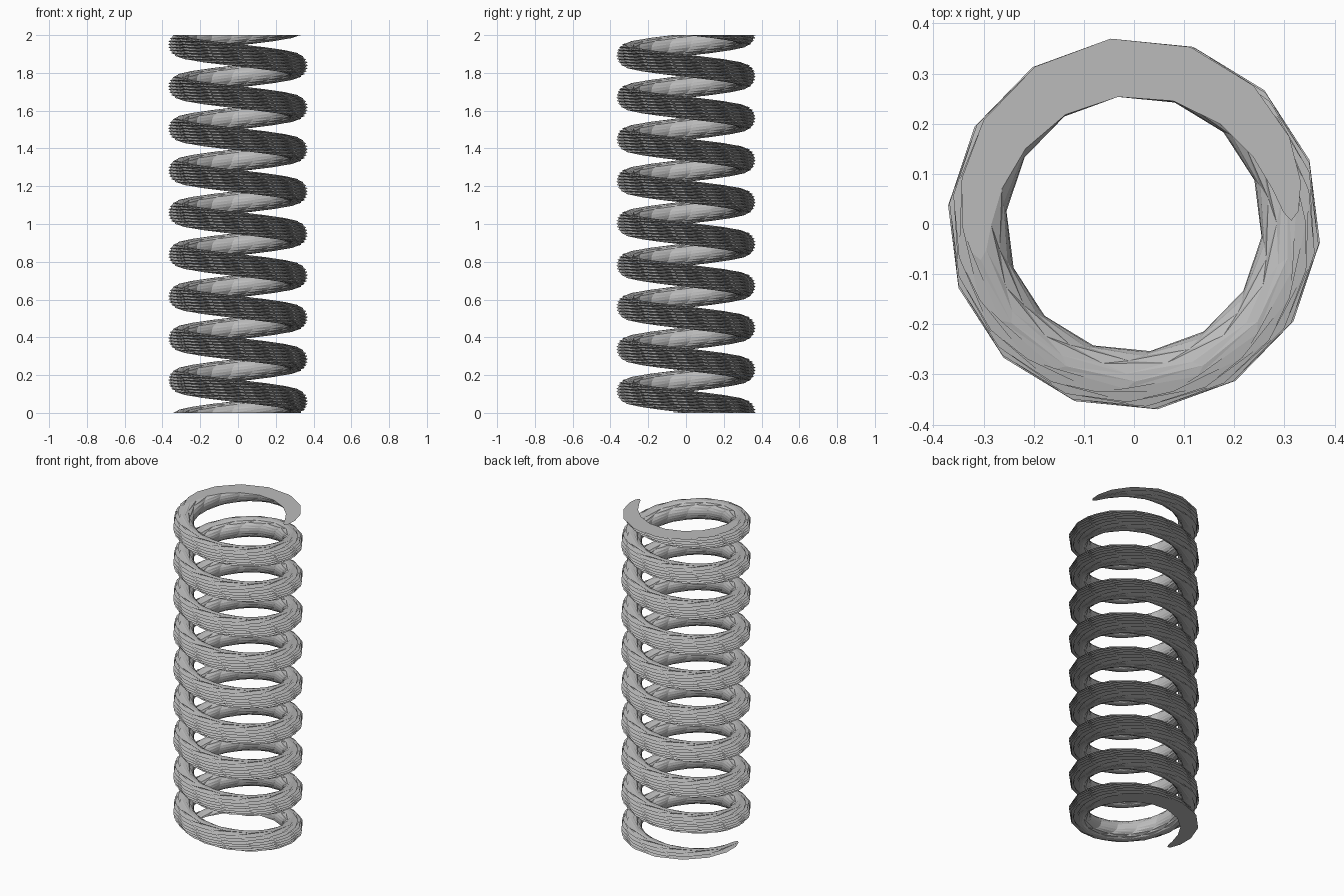
import bpy
import bmesh
from math import sin, cos, radians, tau

cube = bpy.data.objects.get("Cube")
if cube:
    bpy.data.objects.remove(cube, do_unlink=True)

# Coil proportions
HEIGHT = 2.0
TURNS = 9
STEPS = 14            # layers in each turn
SIDES = 24            # points around the wire section
COIL_RADIUS = 0.314
WIRE_RADIUS = 0.0585
MIDDLE = radians(97.2)      # direction of the middle of each crescent layer
HALF_SPAN = radians(96)     # half the angle a crescent covers

# Plain grey steel
steel = bpy.data.materials.new("grey_steel")
steel.use_nodes = True
grey = (0.5, 0.5, 0.5, 1)
steel.diffuse_color = grey
steel.node_tree.nodes["Principled BSDF"].inputs["Base Color"].default_value = grey


def crescent(bm, layer):
    """One horizontal slice through the wire, turned clockwise as it rises."""
    ring = []
    for i in range(SIDES):
        t = tau * i / SIDES
        r = COIL_RADIUS + WIRE_RADIUS * cos(t)
        angle = MIDDLE + HALF_SPAN * sin(t) - tau * layer / STEPS
        z = HEIGHT * layer / (TURNS * STEPS)
        ring.append(bm.verts.new((r * cos(angle), r * sin(angle), z)))
    return ring


bm = bmesh.new()
layers = [crescent(bm, k) for k in range(TURNS * STEPS + 1)]

# Wire skin: each cell is split so the outside is ridged and the inside smooth
for low, high in zip(layers, layers[1:]):
    for i in range(SIDES):
        j = (i + 1) % SIDES
        bm.faces.new((low[i], low[j], high[i]))
        bm.faces.new((low[j], high[j], high[i]))

# Flat ground ends: strips between the outer and inner edge of the crescent
half, quarter = SIDES // 2, SIDES // 4
for ring, top in ((layers[0], False), (layers[-1], True)):
    for i in range(-quarter, quarter):
        loop = [ring[i], ring[i + 1], ring[half - i - 1], ring[half - i]]
        loop = list(dict.fromkeys(v for v in loop))
        bm.faces.new(loop if top else loop[::-1])

bmesh.ops.recalc_face_normals(bm, faces=bm.faces)
mesh = bpy.data.meshes.new("coil_spring")
bm.to_mesh(mesh)
bm.free()
mesh.materials.append(steel)
spring = bpy.data.objects.new("coil_spring", mesh)
bpy.context.collection.objects.link(spring)
